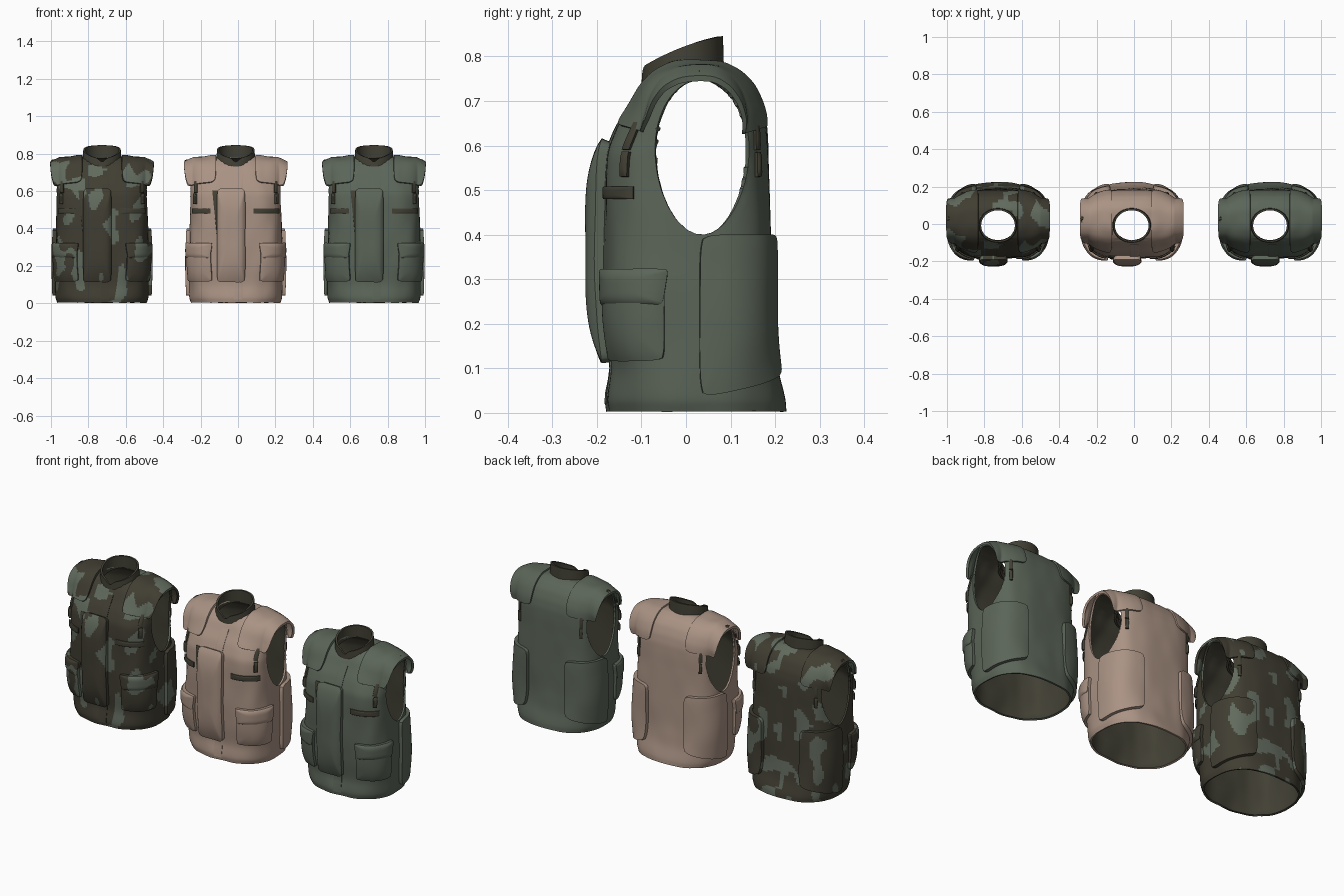
import bpy, bmesh, math
from math import sin, cos, pi, radians
from mathutils import Vector, noise
from mathutils.bvhtree import BVHTree

if "Cube" in bpy.data.objects:
    bpy.data.objects.remove(bpy.data.objects["Cube"])


def material(name, rgb):
    m = bpy.data.materials.new(name)
    m.use_nodes = True
    m.diffuse_color = (*rgb, 1)
    bsdf = m.node_tree.nodes["Principled BSDF"]
    bsdf.inputs["Base Color"].default_value = (*rgb, 1)
    bsdf.inputs["Roughness"].default_value = 0.9
    return m


DARK = material("dark olive", (0.055, 0.052, 0.035))
TAN = material("tan cloth", (0.40, 0.29, 0.23))
GREEN = material("grey green cloth", (0.105, 0.13, 0.098))
CAMO = material("camouflage base", (0.052, 0.048, 0.032))
BLOTCH = material("camouflage blotch", (0.12, 0.145, 0.11))


def make_object(name, verts, faces, orient=False):
    me = bpy.data.meshes.new(name)
    me.from_pydata(verts, [], faces)
    if orient:
        bm = bmesh.new()
        bm.from_mesh(me)
        bmesh.ops.remove_doubles(bm, verts=bm.verts, dist=1e-5)
        bmesh.ops.recalc_face_normals(bm, faces=bm.faces)
        bm.to_mesh(me)
        bm.free()
    ob = bpy.data.objects.new(name, me)
    bpy.context.collection.objects.link(ob)
    return ob


def activate(ob):
    bpy.ops.object.select_all(action='DESELECT')
    ob.select_set(True)
    bpy.context.view_layer.objects.active = ob


def modify(ob, kind, **settings):
    activate(ob)
    mod = ob.modifiers.new(kind.title(), kind)
    for key, value in settings.items():
        setattr(mod, key, value)
    bpy.ops.object.modifier_apply(modifier=mod.name)


def smooth(ob, angle=40):
    activate(ob)
    bpy.ops.object.shade_smooth_by_angle(angle=radians(angle))


def blotched(p):
    return noise.noise(Vector((p.x * 12, p.y * 11, p.z * 9.5 + 3))) > 0.19


def paint(ob, cloth):
    """Cloth, lining and, for camouflage, blotches on the cloth faces."""
    slots = ob.data.materials
    if not slots:
        for m in (cloth, DARK, BLOTCH):
            slots.append(m)
    slots[0] = cloth
    if cloth is CAMO:
        for f in ob.data.polygons:
            if f.material_index == 0 and blotched(f.center):
                f.material_index = 2


# Torso shell: height, half width, front y, back y, squareness
KEYS = [(.003, .24, -.178, .226, 2.5), (.03, .249, -.182, .224, 2.6), (.1, .25, -.168, .205, 3),
        (.2, .25, -.18, .196, 3.4), (.3, .25, -.185, .194, 3.4), (.42, .245, -.185, .19, 3.4),
        (.52, .245, -.185, .186, 3.4), (.58, .248, -.18, .185, 3.4), (.63, .25, -.155, .182, 3.4),
        (.67, .255, -.125, .172, 3.4), (.71, .26, -.1, .15, 3.4), (.74, .263, -.07, .12, 3.4),
        (.757, .263, -.03, .085, 3.4), (.761, .263, 0, .06, 3.4)]
RINGS = [KEYS[0]]
for low, high in zip(KEYS, KEYS[1:]):
    RINGS += [tuple((a + b) / 2 for a, b in zip(low, high)), high]
N = 32


def power(v, n):
    return math.copysign(abs(v) ** (2 / n), v)


def tube_faces(rings, n):
    return [(r * n + i, r * n + (i + 1) % n, r * n + n + (i + 1) % n, r * n + n + i)
            for r in range(rings - 1) for i in range(n)]


def build_torso():
    verts, faces = [], tube_faces(len(RINGS), N)
    for z, hx, yf, yb, square in RINGS:
        lift = 0.04 * min(1, max(0, (z - .5) / .22))
        for i in range(N):
            a = 2 * pi * (i + .5) / N
            x = hx * power(cos(a), square)
            y = (yf + yb) / 2 + (yb - yf) / 2 * power(sin(a), square)
            verts.append((x, y, z + lift * (1 - abs(x) / .263)))
    top = (len(RINGS) - 1) * N
    for i in range(N // 2 - 1):
        faces.append(tuple(top + k for k in (i, i + 1, N - 2 - i, N - 1 - i)))
    ob = make_object("vest_shell", verts, faces)
    modify(ob, 'SUBSURF', levels=2)
    # soft folds in the cloth
    for v in ob.data.vertices:
        n = noise.noise(Vector((v.co.x * 13, v.co.y * 13, v.co.z * 6)))
        v.co += v.normal * 0.005 * n
    return ob


def arm_radius(p):
    dz = (p.z - .574) / .174
    dy = (p.y - .036) / (.105 * (1 + .1 * max(-1, min(1, dz))))
    return math.hypot(dy, dz)


def neck_radius(p):
    return math.hypot(p.x / .094, (p.y + .008) / .086) if p.z > .66 else 9


def open_hole(ob, radius, centre, keep):
    """Remove faces within a radius of one and pull the rim onto the curve."""
    bm = bmesh.new()
    bm.from_mesh(ob.data)
    gone = [f for f in bm.faces if radius(f.calc_center_median()) < 1]
    rim = {v for f in gone for v in f.verts}
    bmesh.ops.delete(bm, geom=gone, context='FACES')
    for v in rim:
        if v.is_valid:
            r = max(radius(v.co), .1)
            for k in range(3):
                if k != keep:
                    v.co[k] = centre[k] + (v.co[k] - centre[k]) / r
    bm.to_mesh(ob.data)
    bm.free()


torso = build_torso()
outer = BVHTree.FromPolygons([v.co.copy() for v in torso.data.vertices],
                             [tuple(p.vertices) for p in torso.data.polygons])
open_hole(torso, arm_radius, (0, .036, .574), 0)
open_hole(torso, neck_radius, (0, -.008, 0), 2)
for m in (CAMO, DARK, BLOTCH):
    torso.data.materials.append(m)
modify(torso, 'SOLIDIFY', thickness=0.01, offset=-1, material_offset=1)


# Ways of projecting a padded piece onto the shell
def from_front(x, z):
    return Vector((x, 0, z)), Vector((0, -1, 0))


def from_back(x, z):
    return Vector((x, 0, z)), Vector((0, 1, 0))


def around(a, z):
    return Vector((0, 0, z)), Vector((cos(radians(a)), sin(radians(a)), 0))


def over_shoulder(x, a):
    return (Vector((min(x, .225), .03, .6)),
            Vector((0, sin(radians(a)), cos(radians(a)))))


def padded(name, ray, u0, u1, v0, v1, height, side=1, corner=.08, taper=0, rise=0, edge=.65, n=26):
    """A cloth piece lying on the shell, with a wall round its edge."""
    steps = [-1] + [-1 + 2 * i / n for i in range(n + 1)] + [1]
    size, verts = len(steps), []
    for i, s in enumerate(steps):
        for j, t in enumerate(steps):
            rim = i in (0, size - 1) or j in (0, size - 1)
            u = s * (1 - corner * t ** 8) * (1 + taper * (t - 1) / 2)
            v = t * (1 - corner * s ** 8)
            x = (u0 + u1) / 2 + u * (u1 - u0) / 2
            w = (v0 + v1) / 2 + v * (v1 - v0) / 2 + rise * s * (1 - t) / 2
            start, way = ray(x, w)
            hit, normal, _, _ = outer.ray_cast(start, way)
            if normal.dot(way) < 0:
                normal = -normal
            swell = edge + (1 - edge) * (1 - max(abs(s), abs(t)) ** 4)
            p = hit + normal * (-.005 if rim else height * swell)
            if ray is over_shoulder:
                # the outer end of the pad droops and flares past the arm opening
                past = max(0, x - .225)
                p.x += past * (.35 + .65 * way.z)
                p.z -= past * .4 * way.z
            verts.append((p.x * side, p.y, p.z))
    faces = [(i * size + j, i * size + j + 1, (i + 1) * size + j + 1, (i + 1) * size + j)
             for i in range(size - 1) for j in range(size - 1)]
    return make_object(name, verts, faces, orient=True)


def build_collar():
    verts, n = [], 64
    for level in range(5):
        t = level / 4
        for i in range(n):
            a = 2 * pi * i / n
            x = (.106 - .006 * t) * cos(a)
            y = -.008 + (.093 - .002 * t) * sin(a)
            notch = .02 * math.exp(-(x / .02) ** 2) if y < 0 else 0
            verts.append((x, y, .748 + .38 * y + t * (.066 - notch + .01 * cos(a) ** 2)))
    ob = make_object("collar", verts, tube_faces(5, n))
    modify(ob, 'SOLIDIFY', thickness=.01, offset=-1)
    return ob


def build_vest(label, cloth, cx):
    shell = torso.copy()
    shell.data = torso.data.copy()
    shell.name = label + "_vest_shell"
    bpy.context.collection.objects.link(shell)
    cloth_parts = [shell,
                   padded("front_seam", from_front, -.01, .035, .02, .71, .004, corner=0),
                   padded("front_flap", from_front, -.1, .05, .113, .608, .042, corner=.05, edge=.5, n=36)]
    trim = [build_collar(),
            padded("flap_backing", from_front, -.125, -.07, .36, .602, .008, corner=0, taper=.9)]
    for side, word in ((1, "left"), (-1, "right")):
        cloth_parts += [
            padded(word + "_pocket", around, -53, -11, .118, .31, .02, side, .05),
            padded(word + "_pocket_flap", around, -55, -9, .243, .323, .026, side, .04, .12),
            padded(word + "_side_panel", around, 7, 59, .06, .4, .022, side, .06, 0, .025, .85, n=32),
            padded(word + "_shoulder_pad", over_shoulder, .105, .277, -76, 74, .012, side, .07, n=36)]
        trim += [
            padded(word + "_chest_tab", around, -62 if side > 0 else -53, -27, .48, .508, .009, side, 0),
            padded(word + "_front_strap", from_front, .208, .221, .53, .585, .014, side, 0, n=6),
            padded(word + "_front_buckle", from_front, .204, .219, .59, .66, .01, side, 0, n=6),
            padded(word + "_back_strap", from_back, .182, .195, .53, .585, .012, side, 0, n=6),
            padded(word + "_back_buckle", from_back, .181, .197, .59, .66, .009, side, 0, n=6)]
    for ob in cloth_parts:
        paint(ob, cloth)
    for ob in trim:
        ob.data.materials.append(DARK)
    for ob in cloth_parts + trim:
        smooth(ob)
        ob.location.x = cx
        if not ob.name.startswith(label):
            ob.name = label + "_" + ob.name


for label, cloth, cx in (("camouflage", CAMO, -.727), ("tan", TAN, -.012), ("green", GREEN, .727)):
    build_vest(label, cloth, cx)
bpy.data.objects.remove(torso)
